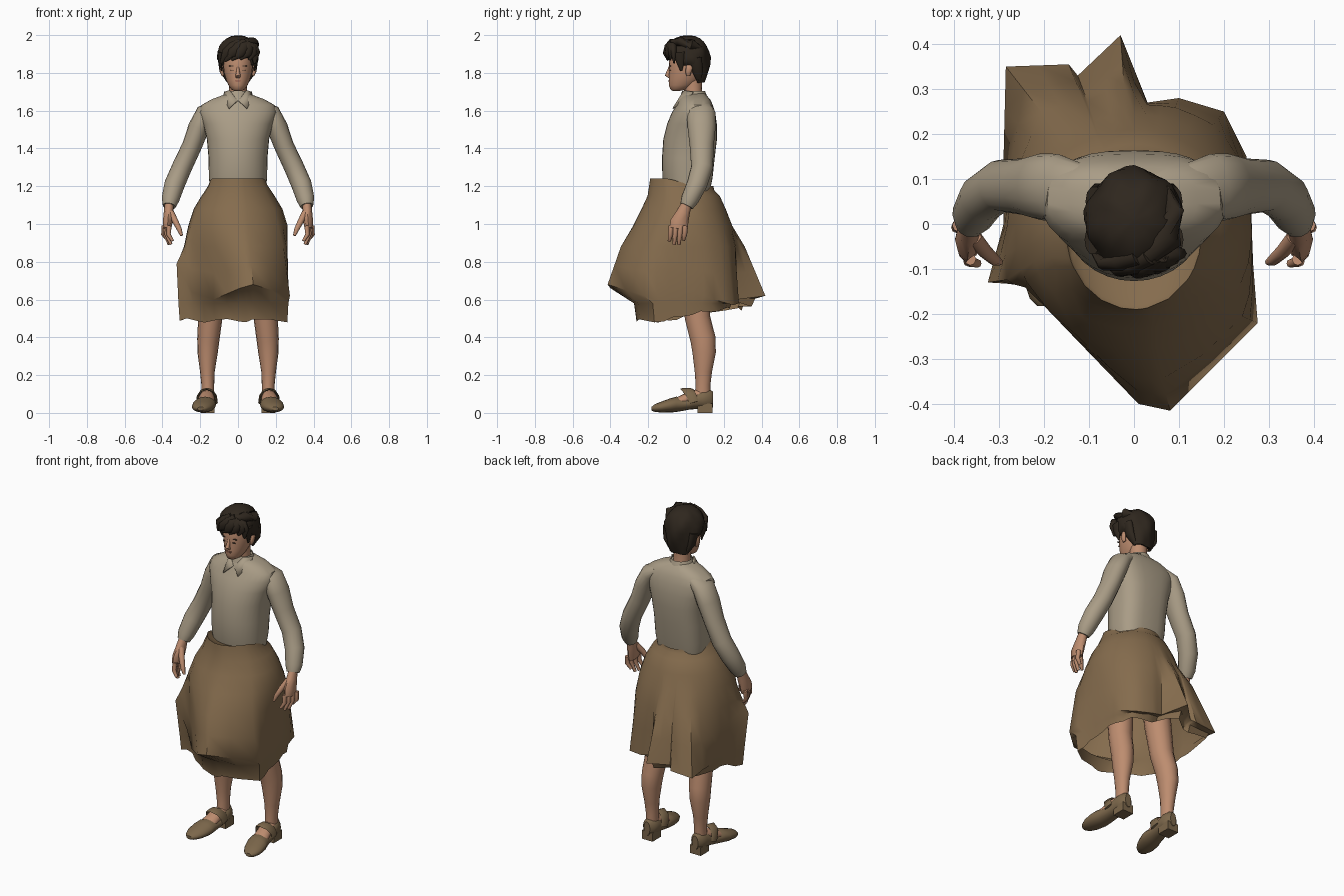
import bpy, bmesh, math
from mathutils import Vector as V


def material(name, rgb):
    m = bpy.data.materials.new(name)
    m.diffuse_color = (*rgb, 1)
    return m


SKIN = material("skin", (.51, .265, .16))
SHIRT = material("cream_cloth", (.40, .335, .24))
SKIRT = material("brown_cloth", (.235, .15, .075))
HAIR = material("dark_hair", (.028, .02, .013))
LEATHER = material("shoe_leather", (.20, .135, .07))
DARK = material("dark_eye", (.07, .045, .03))
LIP = material("lip", (.36, .155, .10))


def finish(name, bm, mat, mirror=False, angle=40):
    bmesh.ops.recalc_face_normals(bm, faces=bm.faces)
    me = bpy.data.meshes.new(name)
    bm.to_mesh(me)
    bm.free()
    ob = bpy.data.objects.new(name, me)
    bpy.context.collection.objects.link(ob)
    me.materials.append(mat)
    bpy.ops.object.select_all(action='DESELECT')
    ob.select_set(True)
    bpy.context.view_layer.objects.active = ob
    bpy.ops.object.shade_smooth_by_angle(angle=math.radians(angle))
    if mirror:
        ob.modifiers.new("mirror", 'MIRROR').use_mirror_merge = False
    return ob


def bridge(bm, rings, caps=True):
    """Joins closed rings of points into a surface."""
    rows = [[bm.verts.new(p) for p in r] for r in rings]
    n = len(rows[0])
    for a, b in zip(rows, rows[1:]):
        for i in range(n):
            j = (i + 1) % n
            bm.faces.new((a[i], a[j], b[j], b[i]))
    if caps:
        bm.faces.new(rows[0])
        bm.faces.new(rows[-1])


def oval(c, u, v, n=20, box=1.0):
    """Closed ring; box below 1 squares off its back half."""
    ring = []
    for i in range(n):
        x, y = math.cos(2 * math.pi * i / n), math.sin(2 * math.pi * i / n)
        if y > 0:
            x, y = math.copysign(abs(x) ** box, x), y ** box
        ring.append(c + u * x + v * y)
    return ring


def stack(rows, n=24, box=1.0):
    """Level ovals from (z, half width, front y, back y)."""
    return [oval(V((0, (f + b) / 2, z)), V((w, 0, 0)), V((0, (b - f) / 2, 0)), n, box) for z, w, f, b in rows]


def tube(bm, path, n=12):
    """Tapered tube through (x, y, z, side radius, depth radius)."""
    pts = [V(p[:3]) for p in path]
    rings = []
    for i, p in enumerate(path):
        t = (pts[min(i + 1, len(pts) - 1)] - pts[max(i - 1, 0)]).normalized()
        u = t.cross(V((0, 1, 0))) if abs(t.y) < .93 else V((1, 0, 0))
        u.normalize()
        rings.append(oval(pts[i], u * p[3], t.cross(u).normalized() * p[4], n))
    bridge(bm, rings)


def part(name, rings, mat, mirror=False, caps=True, angle=40):
    bm = bmesh.new()
    bridge(bm, rings, caps)
    return finish(name, bm, mat, mirror, angle)


def tubes(name, paths, mat, mirror=False, n=12):
    bm = bmesh.new()
    for p in paths:
        tube(bm, p, n)
    return finish(name, bm, mat, mirror, 60)


def block(name, loc, size, mat, mirror=False):
    bm = bmesh.new()
    bmesh.ops.create_cube(bm, size=1)
    for v in bm.verts:
        v.co = V([v.co[k] * size[k] + loc[k] for k in range(3)])
    return finish(name, bm, mat, mirror)


# Shirt body and sleeves
part("shirt_body", stack([(1.14, .14, -.10, .12), (1.24, .154, -.125, .14), (1.35, .156, -.127, .152),
     (1.45, .165, -.12, .164), (1.53, .185, -.10, .163), (1.59, .205, -.075, .155),
     (1.63, .193, -.05, .142), (1.66, .14, -.038, .128), (1.69, .06, -.02, .10)], 32, .68), SHIRT)
tubes("sleeve", [[(.12, .075, 1.62, .035, .06), (.172, .08, 1.587, .052, .076), (.208, .083, 1.51, .056, .074),
      (.245, .083, 1.41, .052, .063), (.297, .085, 1.30, .053, .058), (.336, .058, 1.21, .054, .054),
      (.358, .02, 1.13, .047, .047), (.364, .003, 1.095, .035, .036)]], SHIRT, True, 16)

# Collar: stand around the neck and two pointed flaps
part("collar_stand", stack([(1.66, .078, -.036, .118), (1.705, .056, -.02, .10)]), SHIRT, caps=False)
bm = bmesh.new()
bm.faces.new([bm.verts.new(p) for p in [(.004, -.044, 1.655), (.045, -.012, 1.708), (.074, .035, 1.70),
                                        (.078, .02, 1.672), (.05, -.072, 1.612)]])
flap = finish("collar_flap", bm, SHIRT, True)
flap.modifiers.new("thickness", 'SOLIDIFY').thickness = .006

# Hands: palm, fingers, thumb
hand = [[(.364, .005, 1.11, .024, .027), (.367, -.015, 1.06, .026, .036), (.372, -.035, 1.01, .026, .048),
         (.374, -.04, .975, .02, .046)]]
for i, tip in enumerate((.91, .892, .892, .915)):
    x, y = .364 + i * .009, -.078 + i * .025
    hand.append([(x, y, .99, .013, .014), (x + .004, y - .004, .945, .012, .013),
                 (x - .018, y - .01, tip, .008, .009)])
hand.append([(.356, -.03, 1.06, .018, .018), (.332, -.06, 1.015, .016, .016), (.31, -.08, .97, .013, .013),
             (.298, -.085, .938, .007, .007)])
tubes("hand", hand, SKIN, True, 8)

# Skirt: round waist falling to an uneven folded hem, (x, y, height of widest fold)
HEM = [(.26, .04, .64), (.25, .15, .60), (.20, .25, .57), (.10, .28, .58), (.03, .27, .60), (-.03, .42, .62),
       (-.125, .33, .60), (-.145, .355, .58), (-.285, .35, .57), (-.29, .15, .60), (-.29, .0, .66),
       (-.325, -.13, .79), (-.245, -.135, .64), (-.13, -.255, .60), (.01, -.40, .66), (.08, -.415, .68),
       (.275, -.22, .62), (.265, -.09, .65)]
hem = []
for a, b in zip(HEM, HEM[1:] + HEM[:1]):
    hem += [V(a), (V(a) + V(b)) / 2]


def skirt_ring(z, w, f, b, blend=0.0, dip=0.0):
    ring = []
    for p in hem:
        t = math.atan2(p.y + .02, p.x)
        s = math.sin(t)
        e = V((w * math.cos(t), (f + b) / 2 + (b - f) / 2 * s, z - dip * min(1, max(0, (s + .4) / .8))))
        reach = math.hypot(p.x, p.y) / math.hypot(e.x, e.y)
        if reach < 1:       # keep the cloth inside its hem line
            e = V((e.x * reach, e.y * reach, e.z))
        ring.append(e.lerp(V((p.x, p.y, e.z)), blend))
    return ring


rings = [skirt_ring(1.205, .135, -.10, .11, 0, .05), skirt_ring(1.228, .146, -.18, .14, 0, .04),
         skirt_ring(1.24, .15, -.19, .145, 0, .04),
         skirt_ring(1.218, .158, -.193, .15, 0, .04), skirt_ring(1.15, .193, -.203, .178),
         skirt_ring(1.08, .235, -.235, .21), skirt_ring(.99, .264, -.28, .245), skirt_ring(.88, .28, -.32, .265, .3)]
rings.append([a.lerp(b, .5) for a, b in zip(rings[-1], hem)])
rings.append(hem)
fold, low = [], []
for i, p in enumerate(hem):
    sy = max(p.y * .8, -.275) if p.y < 0 else p.y * .87
    up = min(1, max(0, (sy + .12) / .3))
    mid = max(0, 1 - abs(p.x) / .16) * .03 * up
    fold.append(V((p.x * .97, sy, .58 + mid)))
    low.append(V((p.x * .95, sy * .95, .488 + .06 * up + mid + .01 * math.sin(i * 1.7))))
part("skirt", rings + [fold, low], SKIRT, caps=False, angle=50)

# Legs and feet
tubes("leg", [[(.125, .03, .90, .075, .08), (.135, .04, .70, .073, .076), (.147, .062, .50, .064, .067),
      (.157, .09, .39, .059, .067), (.161, .096, .32, .054, .062), (.162, .092, .22, .039, .046),
      (.16, .09, .15, .034, .039), (.16, .088, .08, .033, .042)]], SKIN, True, 16)
tubes("foot", [[(.16, .10, .10, .03, .03), (.165, .03, .085, .04, .034), (.172, -.03, .06, .046, .028),
      (.178, -.08, .045, .04, .02)]], SKIN, True)

# Shoes: toe cap, low waist and raised heel cup, (y, x, half width, bottom, top)
shoe = [(-.182, .197, .018, .012, .032), (-.165, .194, .038, .005, .046), (-.13, .189, .055, .002, .06),
        (-.08, .18, .062, .002, .078), (-.05, .174, .058, .005, .086), (-.02, .17, .053, .01, .08),
        (.02, .166, .049, .018, .078), (.05, .163, .047, .02, .106), (.09, .16, .046, .02, .124),
        (.125, .16, .038, .02, .124), (.143, .16, .02, .03, .112)]
part("shoe", [oval(V((x, y, (a + b) / 2)), V((w, 0, 0)), V((0, 0, (b - a) / 2)), 16)
              for y, x, w, a, b in shoe], LEATHER, True)
tubes("shoe_strap", [[(.113, .04, .055, .006, .03), (.118, .03, .09, .006, .03), (.138, .012, .118, .006, .03),
      (.165, .002, .127, .006, .032), (.192, .012, .118, .006, .03), (.212, .03, .09, .006, .026),
      (.216, .04, .055, .006, .026)]], LEATHER, True, 8)
block("shoe_heel", (.16, .10, .025), (.072, .08, .05), LEATHER, True)

# Neck and head
tubes("neck", [[(0, .045, 1.64, .052, .052), (0, .037, 1.70, .047, .047), (0, .035, 1.78, .048, .052)]], SKIN, n=16)
part("head", stack([(1.705, .02, -.072, -.03), (1.713, .036, -.083, .01), (1.735, .051, -.091, .05),
     (1.765, .064, -.091, .08), (1.80, .074, -.09, .095), (1.84, .079, -.09, .104),
     (1.89, .078, -.087, .104), (1.94, .06, -.06, .09), (1.97, .03, -.02, .06)]), SKIN, angle=60)
tubes("nose", [[(0, -.083, 1.832, .006, .008), (0, -.092, 1.808, .009, .01), (0, -.099, 1.788, .013, .013),
      (0, -.087, 1.776, .012, .006)]], SKIN)
tubes("ear", [[(.079, .012, 1.785, .007, .01), (.086, .012, 1.805, .01, .016), (.088, .018, 1.83, .009, .018),
      (.084, .02, 1.845, .004, .012)]], SKIN, True)
block("eye", (.031, -.083, 1.814), (.019, .007, .005), DARK, True)
block("eyebrow", (.033, -.082, 1.837), (.03, .007, .004), DARK, True)
block("upper_lip", (0, -.089, 1.76), (.034, .007, .005), LIP)
block("lower_lip", (0, -.089, 1.754), (.024, .007, .005), LIP)


# Hair: lumpy cap, short over the forehead and tapering to the nape
def hair_ring(k):
    ring = []
    for i in range(36):
        t = 2 * math.pi * i / 36
        s = math.sin(t)
        lim = 1.878 if s < -.5 else (1.84 if s < .1 else 1.84 - .09 * min(1, (s - .1) / .6))
        if k <= 6:
            a = k * math.pi / 12
            r, z = math.sin(a + .02) ** .9, 1.885 + .114 * math.cos(a)
        else:
            f = (k - 6) / 4
            r, z = 1 - .22 * f ** 2, 1.885 + (lim - 1.885) * f
        if k == 11:
            r, z = .6, lim + .01
        r *= 1 + .04 * math.sin(5 * t + k * .9) + .02 * math.sin(9 * t - k)
        ring.append(V((.108 * r * math.cos(t), .008 + .118 * r * s, z)))
    return ring


part("hair_cap", [hair_ring(k) for k in range(12)], HAIR, angle=50)

# Fringe swept across from a side parting, temple locks and nape locks
locks = []
for x0, z0, x1, x2, z2 in [(.05, 1.955, .01, -.035, 1.868), (.035, 1.965, -.03, -.07, 1.862),
                           (.01, 1.965, -.06, -.092, 1.85), (.06, 1.95, .045, .012, 1.872),
                           (.06, 1.95, .075, .06, 1.868), (.06, 1.945, .09, .088, 1.85)]:
    locks.append([(x0, -.07, z0, .02, .022), ((x0 + x1) / 2, -.094 + 3 * x1 * x1, 1.935, .032, .022),
                  (x1, -.106 + 5 * x1 * x1, 1.905, .028, .016), (x2, -.102 + 5 * x2 * x2, z2, .006, .004)])
for s in (-1, 1):
    locks.append([(s * .092, -.035, 1.91, .018, .034), (s * .094, -.03, 1.86, .010, .024),
                  (s * .086, -.025, 1.81, .003, .005)])
    locks.append([(s * .088, .05, 1.88, .02, .035), (s * .08, .062, 1.81, .018, .03),
                  (s * .05, .07, 1.75, .006, .01)])
locks.append([(.03, -.07, 1.955, .024, .024), (.075, -.03, 1.965, .024, .036), (.088, .03, 1.95, .024, .03),
              (.07, .08, 1.93, .01, .01)])
tubes("hair_locks", locks, HAIR, n=10)
